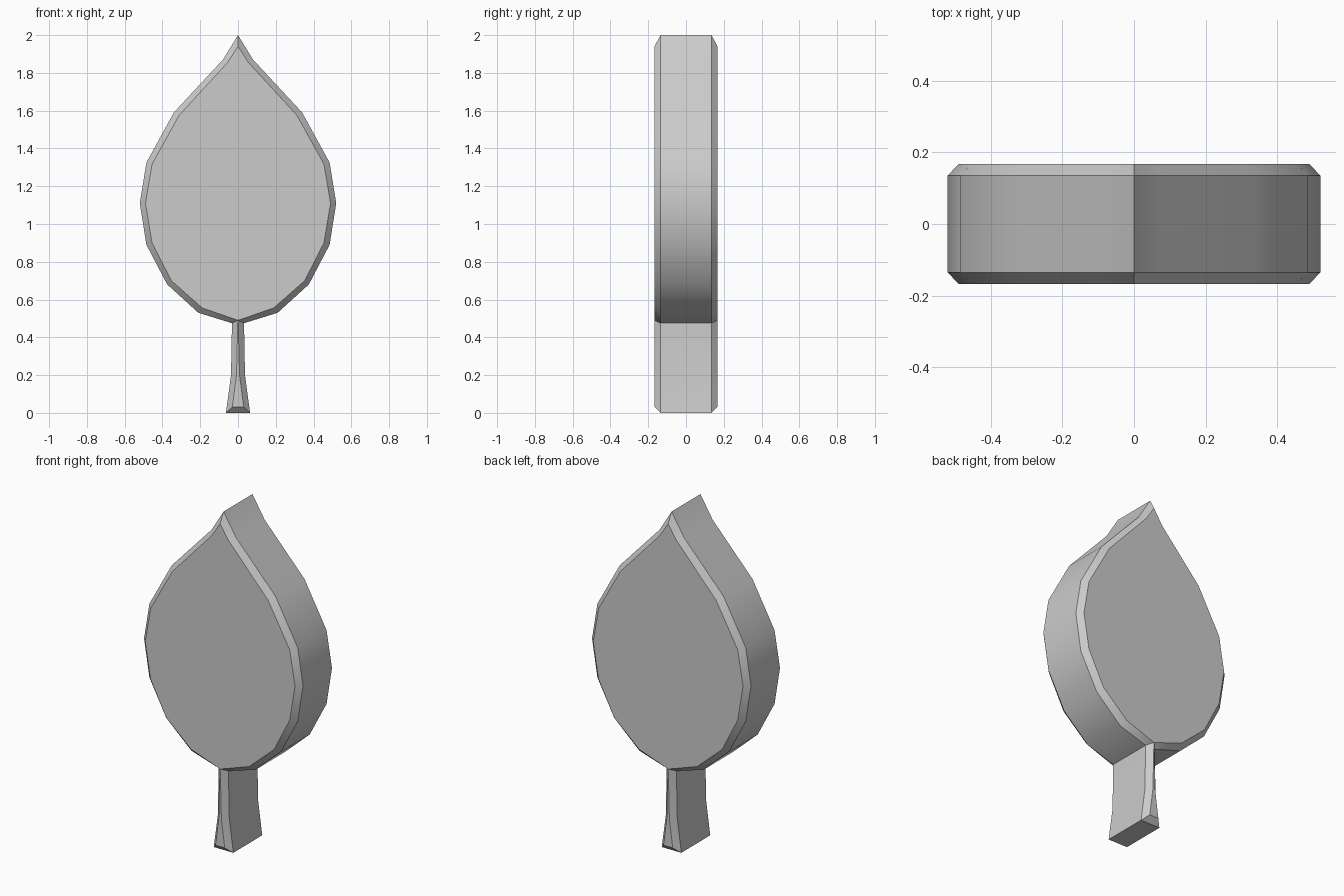
import bpy, bmesh, math

if "Cube" in bpy.data.objects:
    bpy.data.objects.remove(bpy.data.objects["Cube"], do_unlink=True)

grey = bpy.data.materials.new("light_grey")
grey.use_nodes = True
colour = (0.6, 0.6, 0.6, 1)
grey.diffuse_color = colour
grey.node_tree.nodes["Principled BSDF"].inputs["Base Color"].default_value = colour

HALF_DEPTH = 0.167
BEVEL = 0.032


def full_outline(half):
    """Mirror a right-hand outline across x = 0 into a closed loop."""
    return half + [(-x, z) for x, z in reversed(half) if x > 0]


def bevelled_slab(name, rim_half, face_half):
    """Slab with a side wall on the rim outline and smaller front and back faces."""
    rim, face = full_outline(rim_half), full_outline(face_half)
    bm = bmesh.new()
    layers = [(face, -HALF_DEPTH), (rim, BEVEL - HALF_DEPTH),
              (rim, HALF_DEPTH - BEVEL), (face, HALF_DEPTH)]
    loops = [[bm.verts.new((x, y, z)) for x, z in pts] for pts, y in layers]
    for a, b in zip(loops, loops[1:]):
        for i in range(len(a)):
            j = (i + 1) % len(a)
            bm.faces.new((a[i], a[j], b[j], b[i]))
    bm.faces.new(loops[0])
    bm.faces.new(loops[-1])
    bmesh.ops.recalc_face_normals(bm, faces=bm.faces)
    mesh = bpy.data.meshes.new(name)
    bm.to_mesh(mesh)
    bm.free()
    mesh.materials.append(grey)
    obj = bpy.data.objects.new(name, mesh)
    bpy.context.collection.objects.link(obj)
    bpy.ops.object.select_all(action="DESELECT")
    obj.select_set(True)
    bpy.context.view_layer.objects.active = obj
    bpy.ops.object.shade_smooth_by_angle(angle=math.radians(30))
    return obj


# Pointed leaf blade, from tip to base
bevelled_slab(
    "leaf_blade",
    [(0, 2), (0.08, 1.87), (0.34, 1.59), (0.485, 1.325), (0.52, 1.11),
     (0.485, 0.89), (0.375, 0.68), (0.21, 0.53), (0, 0.465)],
    [(0, 1.94), (0.055, 1.855), (0.312, 1.575), (0.455, 1.317), (0.49, 1.11),
     (0.455, 0.9), (0.353, 0.7), (0.19, 0.556), (0, 0.49)])

# Stem flaring towards its foot
bevelled_slab(
    "stem",
    [(0.032, 0.475), (0.037, 0.2), (0.064, 0)],
    [(0.001, 0.49), (0.008, 0.2), (0.03, 0.032)])
